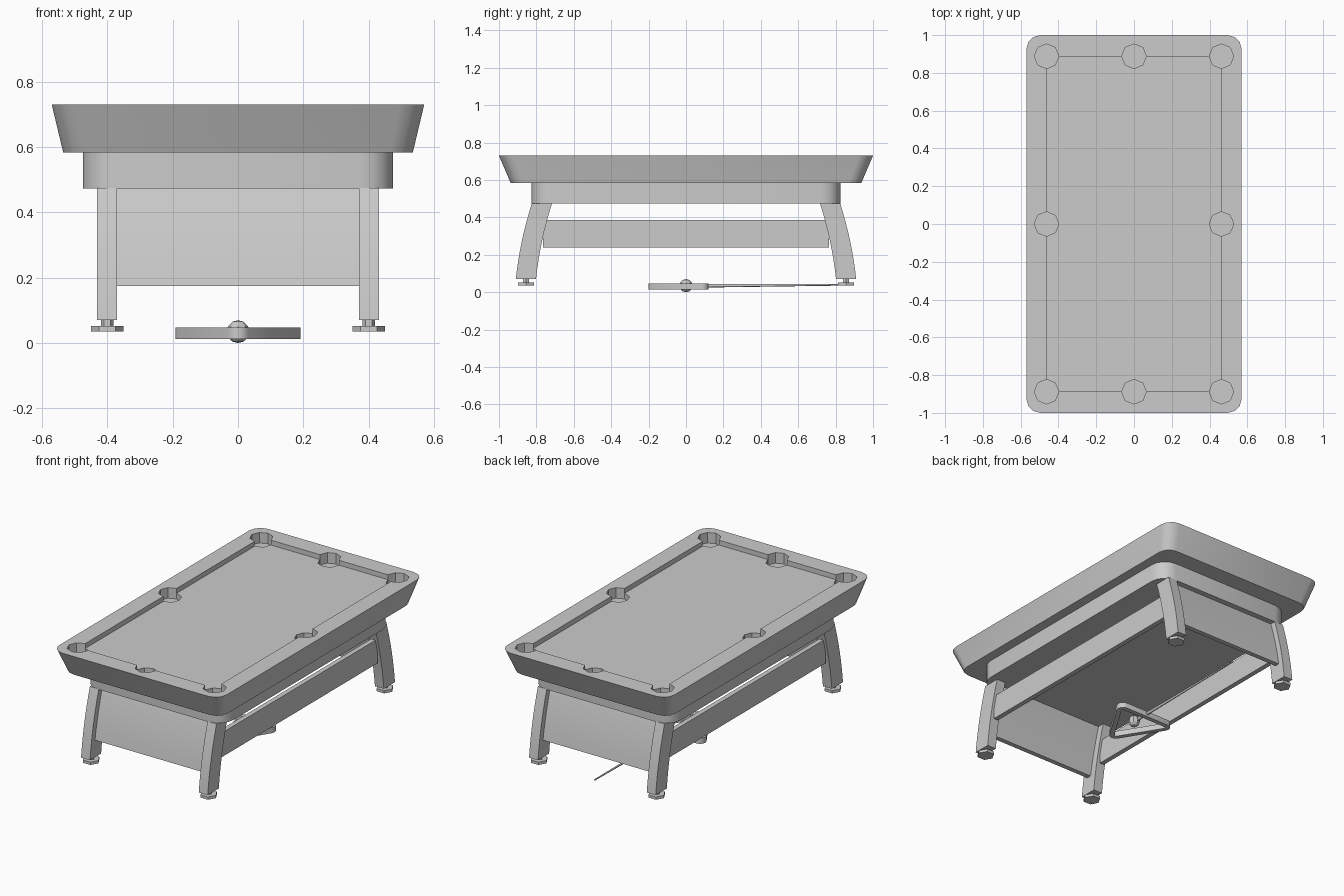
import bpy, bmesh, math
from mathutils import Vector

if "Cube" in bpy.data.objects:
    bpy.data.objects.remove(bpy.data.objects["Cube"])

GREY = bpy.data.materials.new("plain_grey")
GREY.use_nodes = True
GREY.diffuse_color = (0.6, 0.6, 0.6, 1)
GREY.node_tree.nodes["Principled BSDF"].inputs["Base Color"].default_value = (0.6, 0.6, 0.6, 1)


def finish(name, bm, angle=35):
    bmesh.ops.recalc_face_normals(bm, faces=bm.faces)
    mesh = bpy.data.meshes.new(name)
    bm.to_mesh(mesh)
    bm.free()
    mesh.materials.append(GREY)
    obj = bpy.data.objects.new(name, mesh)
    bpy.context.collection.objects.link(obj)
    smooth(obj, angle)
    return obj


def smooth(obj, angle):
    for face in obj.data.polygons:
        face.use_smooth = True
    obj.data.set_sharp_from_angle(angle=math.radians(angle))


def loft(bm, rings):
    """Closed solid through equal-length rings of points."""
    loops = [[bm.verts.new(p) for p in ring] for ring in rings]
    n = len(loops[0])
    for a, b in zip(loops, loops[1:]):
        for i in range(n):
            j = (i + 1) % n
            bm.faces.new((a[i], a[j], b[j], b[i]))
    bm.faces.new(loops[0][::-1])
    bm.faces.new(loops[-1])


def rounded_rect(hx, hy, r, z, steps):
    ring = []
    for k, (sx, sy) in enumerate(((1, 1), (-1, 1), (-1, -1), (1, -1))):
        for i in range(steps + 1):
            a = math.pi / 2 * (k + i / steps)
            ring.append((sx * (hx - r) + r * math.cos(a), sy * (hy - r) + r * math.sin(a), z))
    return ring


def circle(cx, cy, z, r, sides):
    return [(cx + r * math.cos(math.tau * i / sides), cy + r * math.sin(math.tau * i / sides), z)
            for i in range(sides)]


def box(name, x0, x1, y0, y1, z0, z1):
    bm = bmesh.new()
    loft(bm, [[(x0, y0, z), (x1, y0, z), (x1, y1, z), (x0, y1, z)] for z in (z0, z1)])
    return finish(name, bm)


def cut(obj, cutter):
    cutter.hide_render = True
    mod = obj.modifiers.new("cut", "BOOLEAN")
    mod.object, mod.operation, mod.solver = cutter, "DIFFERENCE", "EXACT"
    bpy.context.view_layer.objects.active = obj
    bpy.ops.object.modifier_apply(modifier=mod.name)
    bpy.data.objects.remove(cutter)


# Flared table body with a sunken bed and eight pockets
TOP, BED_X, BED_Y = 0.73, 0.463, 0.888
bm = bmesh.new()
loft(bm, [rounded_rect(0.535, 0.937, 0.07, 0.583, 3), rounded_rect(0.57, 1.0, 0.075, TOP, 3)])
table = finish("table_top", bm)
cut(table, box("bed_cutter", -BED_X, BED_X, -BED_Y, BED_Y, TOP - 0.03, TOP + 0.1))
bm = bmesh.new()
for px in (-1, 0, 1):
    for py in (-1, 0, 1):
        if px or py:
            loft(bm, [circle(px * BED_X, py * BED_Y, z, 0.065, 8) for z in (TOP - 0.065, TOP + 0.1)])
cut(table, finish("pocket_cutter", bm))
smooth(table, 35)

# Apron under the body
bm = bmesh.new()
loft(bm, [rounded_rect(0.475, 0.825, 0.1, z, 4) for z in (0.473, 0.584)])
finish("apron", bm)


# Legs and end panels share one splayed curve
def outer_y(z):
    t = (0.473 - z) / 0.403
    return 0.825 + 0.085 * (1.5 * t - 0.5 * t * t)


def curved_slab(name, x0, x1, side, z0, inset, depth):
    bm = bmesh.new()
    rings = []
    for i in range(9):
        z = 0.475 + (z0 - 0.475) * i / 8
        a, b = side * (outer_y(z) - inset), side * (outer_y(z) - inset - depth)
        rings.append([(x0, a, z), (x1, a, z), (x1, b, z), (x0, b, z)])
    loft(bm, rings)
    return finish(name, bm)


for end, side in (("front", -1), ("back", 1)):
    curved_slab(end + "_panel", -0.372, 0.372, side, 0.175, 0.035, 0.03)
    for hand, sx in (("left", 1), ("right", -1)):
        x0, x1 = sorted((sx * 0.37, sx * 0.431))
        curved_slab(f"{end}_{hand}_leg", x0, x1, side, 0.07, 0, 0.108)
        # Levelling foot: thin stem on a hexagonal pad
        bm = bmesh.new()
        cx, cy = sx * 0.4, side * 0.856
        loft(bm, [circle(cx, cy, z, 0.019, 6) for z in (0.05, 0.072)])
        loft(bm, [circle(cx, cy, z, 0.05, 6) for z in (0.036, 0.053)])
        finish(f"{end}_{hand}_foot", bm)

# Long side rails
for hand, sx in (("left", 1), ("right", -1)):
    x0, x1 = sorted((sx * 0.385, sx * 0.415))
    box(hand + "_rail", x0, x1, -0.765, 0.765, 0.238, 0.387)


# Triangular rack on the floor, apex to the front
def rack_ring(r, z, steps=4):
    ring = []
    for k, (cx, cy) in enumerate(((0.155, 0.085), (-0.155, 0.085), (0, -0.165))):
        for i in range(steps + 1):
            a = math.radians(-30 + 120 * k + 120 * i / steps)
            ring.append((cx + r * math.cos(a), cy + r * math.sin(a), z))
    return ring


bm = bmesh.new()
rings = [[bm.verts.new(p) for p in rack_ring(r, z)]
         for r, z in ((0.036, 0.013), (0.036, 0.047), (0.008, 0.047), (0.008, 0.013))]
for a, b in zip(rings, rings[1:] + rings[:1]):
    for i in range(len(a)):
        j = (i + 1) % len(a)
        bm.faces.new((a[i], a[j], b[j], b[i]))
finish("rack", bm)

# Low-poly ball
bm = bmesh.new()
bmesh.ops.create_uvsphere(bm, u_segments=8, v_segments=6, radius=0.035)
bmesh.ops.translate(bm, verts=bm.verts, vec=Vector((0, 0, 0.035)))
finish("ball", bm, 20)

# Tapered cue lying along the length
bm = bmesh.new()
rings = []
for y, r, zc in ((0.04, 0.010, 0.034), (0.89, 0.004, 0.04)):
    rings.append([(p[0], y, p[1] + zc) for p in circle(0, 0, 0, r, 8)])
loft(bm, rings)
finish("cue", bm, 50)
